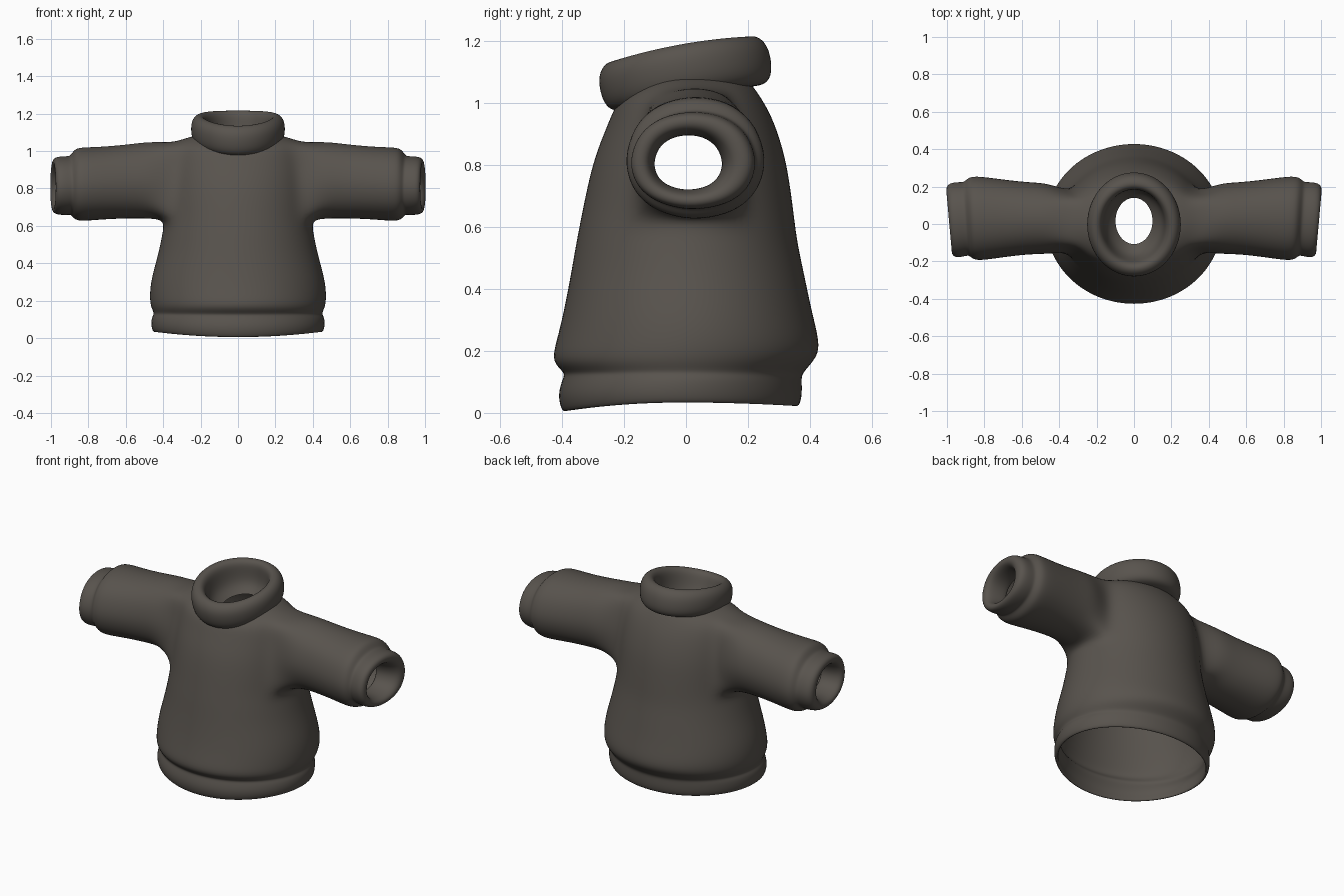
import bpy, bmesh
from math import sin, cos, atan2, pi

if "Cube" in bpy.data.objects:
    bpy.data.objects.remove(bpy.data.objects["Cube"])

wool = bpy.data.materials.new("dark_grey_wool")
wool.use_nodes = True
colour = (0.098, 0.087, 0.075, 1)
wool.diffuse_color = colour
bsdf = wool.node_tree.nodes["Principled BSDF"]
bsdf.inputs["Base Color"].default_value = colour
bsdf.inputs["Roughness"].default_value = 0.9


def bridge(bm, a, b, skip=()):
    """Join two closed rings of equal length with quads."""
    n = len(a)
    for i in range(n):
        if i not in skip:
            j = (i + 1) % n
            bm.faces.new((a[i], a[j], b[j], b[i]))


def finish(bm, name, thickness=0):
    bmesh.ops.recalc_face_normals(bm, faces=bm.faces)
    mesh = bpy.data.meshes.new(name)
    bm.to_mesh(mesh)
    bm.free()
    mesh.materials.append(wool)
    mesh.shade_smooth()
    obj = bpy.data.objects.new(name, mesh)
    bpy.context.collection.objects.link(obj)
    if thickness:
        shell = obj.modifiers.new("cloth_thickness", 'SOLIDIFY')
        shell.thickness = thickness
        shell.offset = -1
    sub = obj.modifiers.new("smooth", 'SUBSURF')
    sub.levels = sub.render_levels = 2
    return obj


# Torso rings: side z, front z, back z, half width, front y, back y
TORSO = [
    (.03, .0, .018, .46, -.405, .37), (.07, .06, .06, .47, -.42, .38),
    (.115, .115, .11, .466, -.40, .377), (.13, .13, .13, .45, -.395, .38),
    (.165, .165, .18, .472, -.44, .43), (.23, .23, .23, .478, -.423, .436),
    (.32, .32, .32, .468, -.40, .412), (.45, .45, .45, .43, -.375, .385),
    (.55, .55, .55, .41, -.358, .363), (.63, .63, .63, .395, -.342, .353),
    (.73, .73, .73, .39, -.322, .34), (.83, .83, .83, .385, -.297, .323),
    (.94, .92, .94, .375, -.26, .288), (1.045, .98, 1.01, .35, -.235, .25),
    (1.075, 1.0, 1.06, .27, -.22, .215), (1.09, 1.02, 1.08, .19, -.2, .19),
]
# Sleeve rings: x, front y, back y, bottom z, top z, slant
SLEEVE = [
    (.46, -.168, .228, .63, 1.055, 0), (.56, -.168, .23, .632, 1.043, 0),
    (.7, -.185, .247, .628, 1.028, .02), (.82, -.203, .265, .617, 1.024, .04),
    (.87, -.2, .262, .62, 1.02, .05), (.893, -.175, .235, .655, .98, .06),
    (.91, -.178, .232, .65, .975, .07), (.96, -.188, .232, .652, .975, .08),
    (.988, -.178, .21, .662, .963, .09), (.992, -.14, .165, .69, .93, .09),
    (.96, -.115, .13, .712, .905, .08), (.85, -.1, .115, .722, .893, .05),
]
SEG = 24
HOLE_LOW, HOLE_HIGH = 9, 13

# Torso with arm openings
bm = bmesh.new()
rings = []
for zs, zf, zb, hx, yf, yb in TORSO:
    ring = []
    for i in range(SEG):
        a = 2 * pi * i / SEG
        s = sin(a)
        z = zs + ((zb if s > 0 else zf) - zs) * s * s
        ring.append(bm.verts.new((hx * cos(a), (yf + yb) / 2 + (yb - yf) / 2 * s, z)))
    rings.append(ring)
sides = {1: [-2, -1, 0, 1, 2], -1: [10, 11, 12, 13, 14]}
open_faces = {c % SEG for cols in sides.values() for c in cols[:-1]}
for r in range(len(rings) - 1):
    bridge(bm, rings[r], rings[r + 1], open_faces if HOLE_LOW <= r < HOLE_HIGH else ())

# Sleeves with folded cuffs, grown from the arm openings
for side, cols in sides.items():
    edge = [rings[r][c] for r in (HOLE_LOW, HOLE_HIGH) for c in cols]
    edge += [rings[r][c] for r in range(HOLE_LOW + 1, HOLE_HIGH) for c in (cols[0], cols[-1])]

    def angle(v):
        return atan2((v.co.z - .83) / .21, (v.co.y - .015) / .165)

    edge.sort(key=angle)
    angles = [angle(v) for v in edge]
    previous = edge
    for x, yf, yb, zl, zh, slant in SLEEVE:
        ring = []
        for a in angles:
            dy = (yb - yf) / 2 * cos(a)
            ring.append(bm.verts.new((side * (x + slant * dy), (yf + yb) / 2 + dy,
                                      (zl + zh) / 2 + (zh - zl) / 2 * sin(a))))
        bridge(bm, previous, ring)
        previous = ring
finish(bm, "sweater_body", 0.02)

# Rolled collar, tilted towards the front
COLLAR = [
    (.18, -.075), (.225, -.07), (.25, -.035), (.255, .02), (.248, .06), (.225, .085),
    (.195, .088), (.172, .065), (.165, .02), (.15, -.05), (.1, -.09),
]
bm = bmesh.new()
previous = None
for radius, dz in COLLAR:
    ring = []
    for i in range(SEG):
        a = 2 * pi * i / SEG
        y = (radius + .025) * sin(a)
        ring.append(bm.verts.new((radius * cos(a), y - dz * .18,
                                  1.105 + .18 * y - .3 * y * y + dz)))
    if previous:
        bridge(bm, previous, ring)
    previous = ring
finish(bm, "collar")
